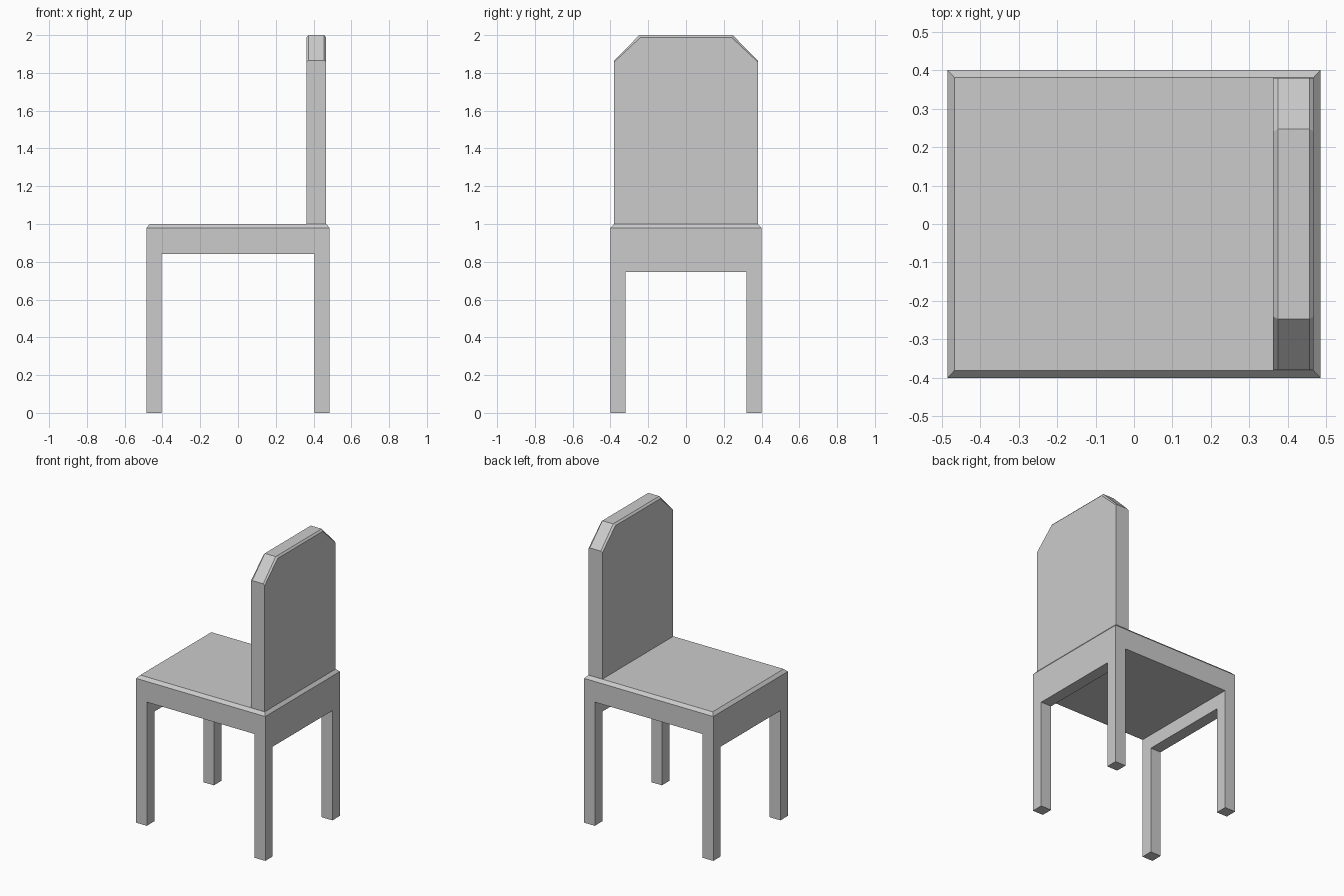
import bpy, bmesh

if "Cube" in bpy.data.objects:
    bpy.data.objects.remove(bpy.data.objects["Cube"])


def add_object(name, bm):
    bmesh.ops.recalc_face_normals(bm, faces=bm.faces)
    mesh = bpy.data.meshes.new(name)
    bm.to_mesh(mesh)
    bm.free()
    obj = bpy.data.objects.new(name, mesh)
    bpy.context.collection.objects.link(obj)
    return obj


def loft(name, rings):
    """Skin a list of equal-length point rings and cap both ends."""
    bm = bmesh.new()
    loops = [[bm.verts.new(p) for p in ring] for ring in rings]
    n = len(loops[0])
    for a, b in zip(loops, loops[1:]):
        for i in range(n):
            j = (i + 1) % n
            bm.faces.new((a[i], a[j], b[j], b[i]))
    bm.faces.new(loops[0][::-1])
    bm.faces.new(loops[-1])
    return add_object(name, bm)


def rect(hx, hy, z):
    return [(-hx, -hy, z), (hx, -hy, z), (hx, hy, z), (-hx, hy, z)]


# Seat and legs: one block with a chamfered top edge
frame = loft("seat_and_legs", [rect(0.485, 0.40, 0), rect(0.485, 0.40, 0.98),
                               rect(0.467, 0.381, 1.0)])

# Openings between the legs, front to back and side to side
openings = [("front_opening", 0.405, 0.6, 0.84), ("side_opening", 0.6, 0.32, 0.745)]
for name, hx, hy, top in openings:
    cutter = loft(name, [rect(hx, hy, -0.2), rect(hx, hy, top)])
    cutter.hide_render = True
    mod = frame.modifiers.new(name, 'BOOLEAN')
    mod.operation = 'DIFFERENCE'
    mod.solver = 'EXACT'
    mod.object = cutter
    bpy.context.view_layer.objects.active = frame
    bpy.ops.object.modifier_apply(modifier=name)
    bpy.data.objects.remove(cutter)


# Backrest: clipped top corners, with a thin chamfer along the top edges only
def back_ring(x, shoulder, top_half, top):
    half = [(0.38, 1.0), (0.38, shoulder), (top_half, top)]
    outline = half + [(-y, z) for y, z in reversed(half)]
    return [(x, y, z) for y, z in outline]


loft("backrest", [back_ring(0.362, 1.858, 0.241, 1.988),
                  back_ring(0.374, 1.866, 0.247, 2.0),
                  back_ring(0.456, 1.866, 0.247, 2.0),
                  back_ring(0.467, 1.858, 0.241, 1.988)])
